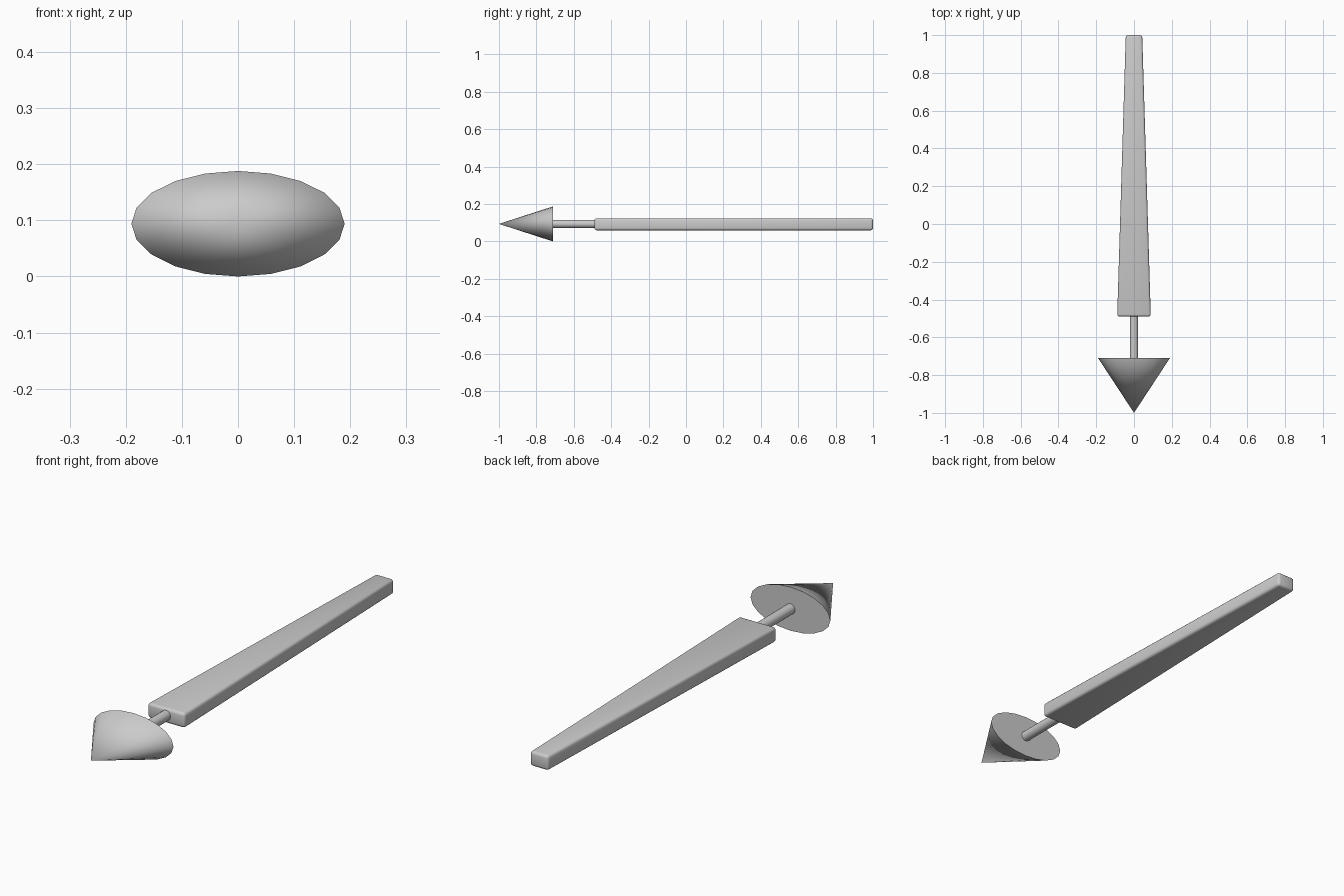
import bpy, math

if "Cube" in bpy.data.objects:
    bpy.data.objects.remove(bpy.data.objects["Cube"])

AXIS_Z = 0.094
TURN = (math.radians(90), 0, 0)  # local +z points to the front (-y)


def smooth(obj, angle=30):
    bpy.ops.object.select_all(action='DESELECT')
    obj.select_set(True)
    bpy.context.view_layer.objects.active = obj
    bpy.ops.object.shade_smooth_by_angle(angle=math.radians(angle))


# Pointed conical head, slightly flattened in height
bpy.ops.mesh.primitive_cone_add(vertices=20, radius1=1, radius2=0, depth=0.29,
                                location=(0, -0.855, AXIS_Z), rotation=TURN)
tip = bpy.context.object
tip.name = "cone_tip"
tip.scale = (0.19, 0.094, 1)
bpy.ops.object.transform_apply(location=False, rotation=True, scale=True)
smooth(tip)

# Thin round shaft joining head and handle
bpy.ops.mesh.primitive_cylinder_add(vertices=20, radius=0.022, depth=0.23,
                                    location=(0, -0.6, AXIS_Z), rotation=TURN)
shaft = bpy.context.object
shaft.name = "shaft"
smooth(shaft)

# Tapered handle, wide at the front and narrow at the back
bpy.ops.mesh.primitive_cube_add(size=1, location=(0, 0.255, 0.092))
handle = bpy.context.object
handle.name = "handle"
for v in handle.data.vertices:
    width = 0.178 if v.co.y < 0 else 0.087
    v.co = (v.co.x * width, v.co.y * 1.49, v.co.z * 0.064)
bevel = handle.modifiers.new("rounded_edges", 'BEVEL')
bevel.width = 0.012
bevel.segments = 3
bpy.ops.object.modifier_apply(modifier=bevel.name)
smooth(handle, 40)
